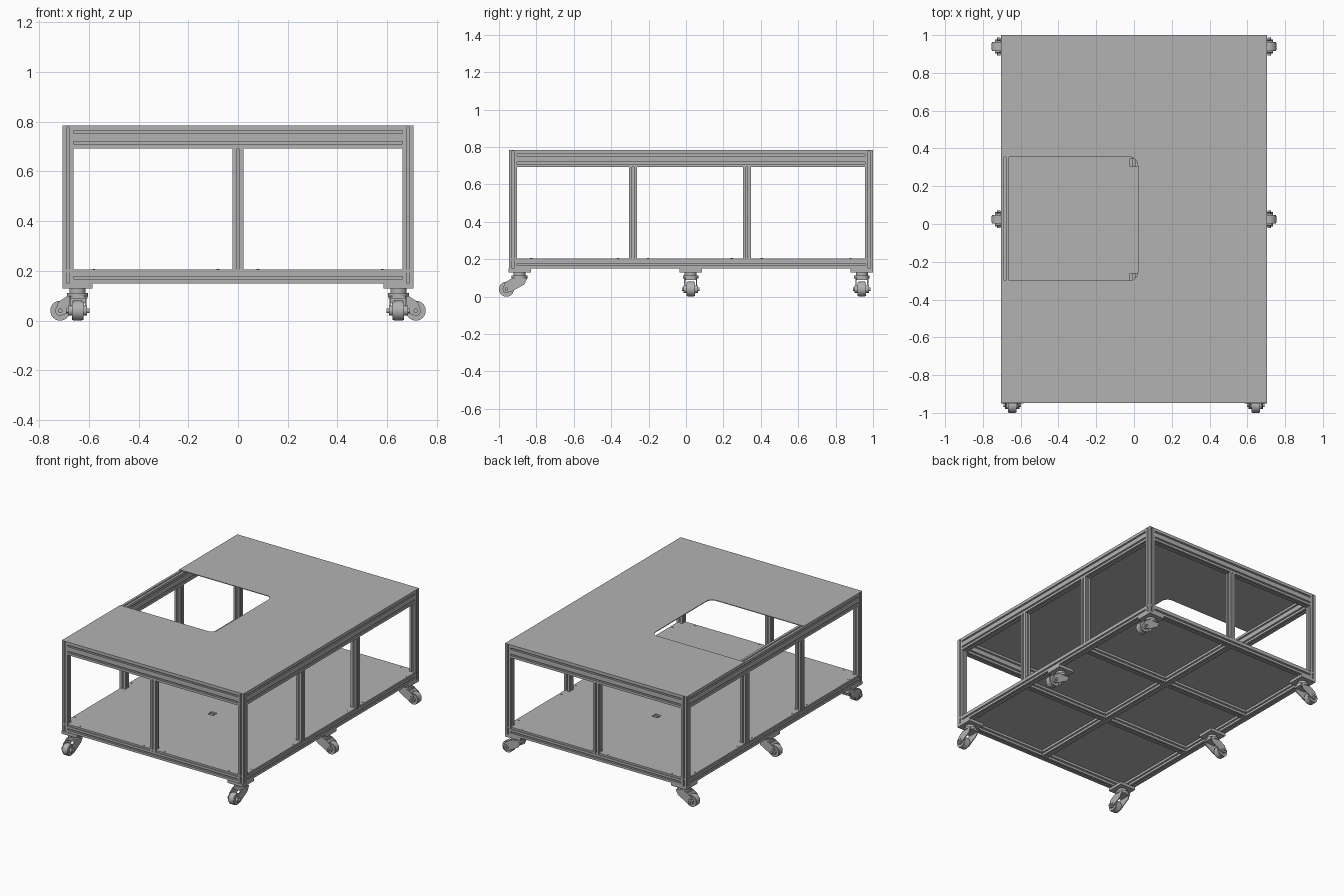
import bpy, bmesh, math
from mathutils import Matrix, Vector

cube = bpy.data.objects.get("Cube")
if cube:
    bpy.data.objects.remove(cube, do_unlink=True)

grey = bpy.data.materials.new("aluminium grey")
grey.use_nodes = True
grey.diffuse_color = (0.45, 0.45, 0.45, 1)
grey.node_tree.nodes["Principled BSDF"].inputs["Base Color"].default_value = grey.diffuse_color

M = 0.043                      # width of one extrusion module
X, Y0, Y1 = 0.705, -0.947, 1.0  # outer frame limits
BASE, RAIL, TOP = 0.15, 0.693, 0.779
POST_Y = (-0.283, 0.325)       # rows of intermediate posts and cross rails


def finish(name, bm, smooth=False):
    bmesh.ops.recalc_face_normals(bm, faces=bm.faces)
    mesh = bpy.data.meshes.new(name)
    bm.to_mesh(mesh)
    bm.free()
    mesh.materials.append(grey)
    obj = bpy.data.objects.new(name, mesh)
    bpy.context.collection.objects.link(obj)
    if smooth:
        bpy.ops.object.select_all(action="DESELECT")
        obj.select_set(True)
        bpy.context.view_layer.objects.active = obj
        bpy.ops.object.shade_smooth_by_angle(angle=math.radians(35))
    return obj


def prism(bm, points, push):
    face = bm.faces.new([bm.verts.new(p) for p in points])
    new = bmesh.ops.extrude_face_region(bm, geom=[face], use_keep_orig=True)["geom"]
    bmesh.ops.translate(bm, vec=push, verts=[v for v in new if isinstance(v, bmesh.types.BMVert)])


def box(bm, lo, hi):
    lo, hi = Vector(lo), Vector(hi)
    mat = Matrix.Translation((lo + hi) / 2) @ Matrix.Diagonal((*(hi - lo), 1))
    bmesh.ops.create_cube(bm, size=1, matrix=mat)


def cylinder(bm, centre, radius, depth, along_y=False, sides=32):
    mat = Matrix.Translation(centre)
    if along_y:
        mat = mat @ Matrix.Rotation(math.pi / 2, 4, "X")
    bmesh.ops.create_cone(bm, cap_ends=True, segments=sides, radius1=radius,
                          radius2=radius, depth=depth, matrix=mat)


def slotted_outline(cols, rows):
    # Rectangle with a T-slot in every module of every side
    half = [(-0.005, 0), (-0.005, 0.003), (-0.01, 0.003), (-0.01, 0.006), (-0.005, 0.011)]
    slot = half + [(-a, d) for a, d in reversed(half)]
    w, h = cols * M / 2, rows * M / 2
    corners = [Vector(c) for c in ((-w, -h), (w, -h), (w, h), (-w, h))]
    out = []
    for i, corner in enumerate(corners):
        along = (corners[(i + 1) % 4] - corner).normalized()
        inward = Vector((-along.y, along.x))
        out.append(corner)
        for m in range((cols, rows)[i % 2]):
            out += [corner + along * ((m + 0.5) * M + a) + inward * d for a, d in slot]
    return out


def extrusion(name, axis, start, end, centre, cols=1, rows=1):
    # centre gives the two coordinates across the axis, in cyclic order
    k = "XYZ".index(axis)
    points = []
    for p in slotted_outline(cols, rows):
        v = Vector()
        v[k], v[(k + 1) % 3], v[(k + 2) % 3] = start, centre[0] + p.x, centre[1] + p.y
        points.append(v)
    push = Vector()
    push[k] = end - start
    bm = bmesh.new()
    prism(bm, points, push)
    return finish(name, bm)


# Frame: posts and rails
xc, yf, yb = X - M / 2, Y0 + M / 2, Y1 - M / 2
low_z, high_z = BASE + M / 2, RAIL + M
for sx, side in ((-1, "right"), (1, "left")):
    for y, end in ((yf, "front"), (yb, "back")):
        extrusion(f"{end}_{side}_corner_post", "Z", BASE, TOP, (sx * xc, y))
    for i, y in enumerate(POST_Y):
        extrusion(f"{side}_middle_post_{i + 1}", "Z", BASE + M, RAIL, (sx * xc, y))
        inner = sorted((sx * M / 2, sx * (X - M)))
        extrusion(f"{side}_floor_cross_rail_{i + 1}", "X", *inner, (y, low_z))
    extrusion(f"{side}_top_rail", "Y", Y0 + M, Y1 - M, (high_z, sx * xc), cols=2)
    extrusion(f"{side}_bottom_rail", "Y", Y0 + M, Y1 - M, (low_z, sx * xc))
for y, end in ((yf, "front"), (yb, "back")):
    extrusion(f"{end}_top_rail", "X", M - X, X - M, (y, high_z), rows=2)
    extrusion(f"{end}_bottom_rail", "X", M - X, X - M, (y, low_z))
    extrusion(f"{end}_middle_post", "Z", BASE + M, RAIL, (0, y))
extrusion("floor_centre_rail", "Y", Y0 + M, Y1 - M, (low_z, 0))

# Table top with a round-cornered notch on the right side
nx, ny0, ny1, r = 0.02, -0.30, 0.355, 0.045
notch = [(-X, ny0)]
for cy, a0 in ((ny0 + r, -90), (ny1 - r, 0)):
    for s in range(9):
        a = math.radians(a0 + s * 90 / 8)
        notch.append((nx - r + r * math.cos(a), cy + r * math.sin(a)))
notch.append((-X, ny1))
outline = [(X, Y0), (X, Y1), (-X, Y1)] + notch[::-1] + [(-X, Y0)]
bm = bmesh.new()
prism(bm, [(x, y, TOP) for x, y in outline], (0, 0, 0.005))
finish("table_top", bm)

# Floor panel with square openings over the rail crossings
floor_z, floor_top = BASE + M, 0.205
bm = bmesh.new()
box(bm, (-X + 0.005, Y0 + 0.005, floor_z), (X - 0.005, Y1 - 0.005, floor_top))
floor = finish("floor_panel", bm)
bm = bmesh.new()
for y in POST_Y:
    box(bm, (-M / 2, y - M / 2, floor_z - 0.01), (M / 2, y + M / 2, floor_top + 0.02))
cutter = finish("opening_cutter", bm)
cutter.hide_render = True
cutter.hide_set(True)
cut = floor.modifiers.new("openings", "BOOLEAN")
cut.operation, cut.solver, cut.object = "DIFFERENCE", "EXACT", cutter

# Floor screws beside the posts
bm = bmesh.new()
for sx in (-1, 1):
    for y in (Y0 + 0.12, Y1 - 0.12, *[p + d for p in POST_Y for d in (-0.08, 0.08)]):
        cylinder(bm, (sx * xc, y, floor_top), 0.006, 0.004, sides=12)
    for y in (yf, yb):
        for x in (0.08, 0.58):
            cylinder(bm, (sx * x, y, floor_top), 0.006, 0.004, sides=12)
finish("floor_screws", bm)


def caster(name, x, y, heading):
    bm = bmesh.new()
    box(bm, (-0.06, -0.06, 0.13), (0.06, 0.06, BASE))
    cylinder(bm, (0, 0, 0.12), 0.032, 0.024)
    cylinder(bm, (0, 0, 0.105), 0.042, 0.014)
    # Fork cheeks and hood
    cheek = [(-0.042, 0.1), (0.04, 0.1), (0.078, 0.075), (0.088, 0.045),
             (0.072, 0.024), (0.045, 0.026), (-0.025, 0.065)]
    for side in (-1, 1):
        prism(bm, [(px, side * 0.029, pz) for px, pz in cheek], (0, side * 0.006, 0))
    box(bm, (-0.04, -0.03, 0.088), (0.042, 0.03, 0.1))
    # Wheel, hubs and axle
    axle = (0.07, 0, 0.04)
    for radius, width in ((0.04, 0.036), (0.037, 0.046), (0.02, 0.076), (0.009, 0.094)):
        cylinder(bm, axle, radius, width, along_y=True)
    obj = finish(name, bm, smooth=True)
    obj.location = (x, y, 0)
    obj.rotation_euler.z = heading


# Casters: front pair trails forward, the others trail outward
for sx, side in ((-1, "right"), (1, "left")):
    outward = 0 if sx > 0 else math.pi
    caster(f"front_{side}_caster", sx * 0.645, -0.89, -math.pi / 2)
    caster(f"middle_{side}_caster", sx * 0.645, 0.025, outward)
    caster(f"back_{side}_caster", sx * 0.645, 0.94, outward)
